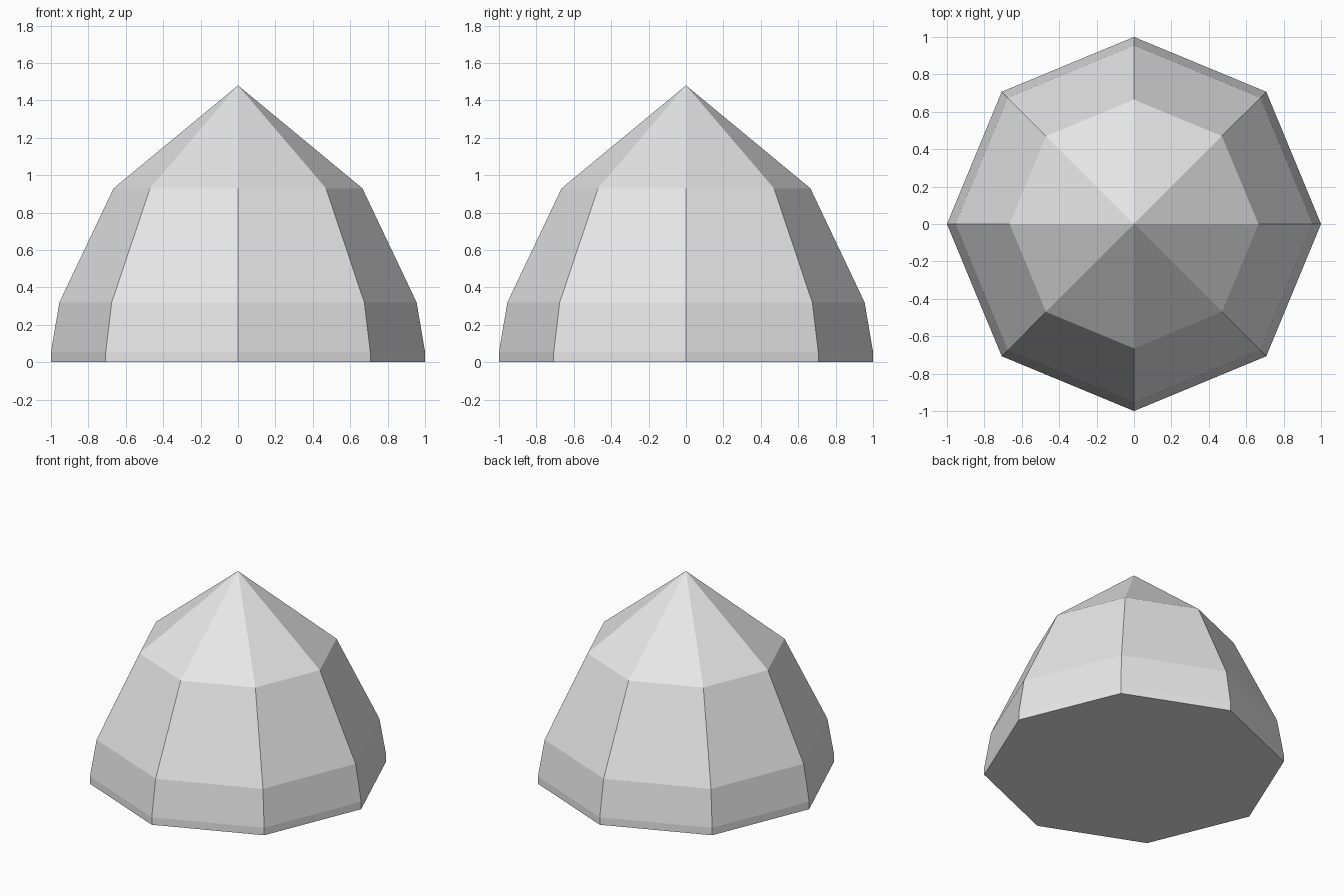
import bpy
import bmesh
import math

if "Cube" in bpy.data.objects:
    bpy.data.objects.remove(bpy.data.objects["Cube"])

SIDES = 8
# (radius, height) of each ring, from the base upwards
PROFILE = [(1.0, 0.0), (1.0, 0.055), (0.955, 0.32), (0.665, 0.93)]
APEX_Z = 1.48

grey = bpy.data.materials.new("light_grey")
grey.diffuse_color = (0.8, 0.8, 0.8, 1.0)
grey.use_nodes = True
grey.node_tree.nodes["Principled BSDF"].inputs["Base Color"].default_value = grey.diffuse_color

bm = bmesh.new()

# Octagonal rings with corners on the axes
rings = []
for radius, z in PROFILE:
    angles = [2 * math.pi * i / SIDES for i in range(SIDES)]
    rings.append([bm.verts.new((radius * math.cos(a), radius * math.sin(a), z))
                  for a in angles])
apex = bm.verts.new((0, 0, APEX_Z))

# Walls between rings
for low, high in zip(rings, rings[1:]):
    for i in range(SIDES):
        j = (i + 1) % SIDES
        bm.faces.new((low[i], low[j], high[j], high[i]))

# Pointed top and flat base
for i in range(SIDES):
    bm.faces.new((rings[-1][i], rings[-1][(i + 1) % SIDES], apex))
bm.faces.new(rings[0][::-1])

mesh = bpy.data.meshes.new("faceted_dome")
bm.to_mesh(mesh)
bm.free()
mesh.materials.append(grey)
dome = bpy.data.objects.new("faceted_dome", mesh)
bpy.context.collection.objects.link(dome)
